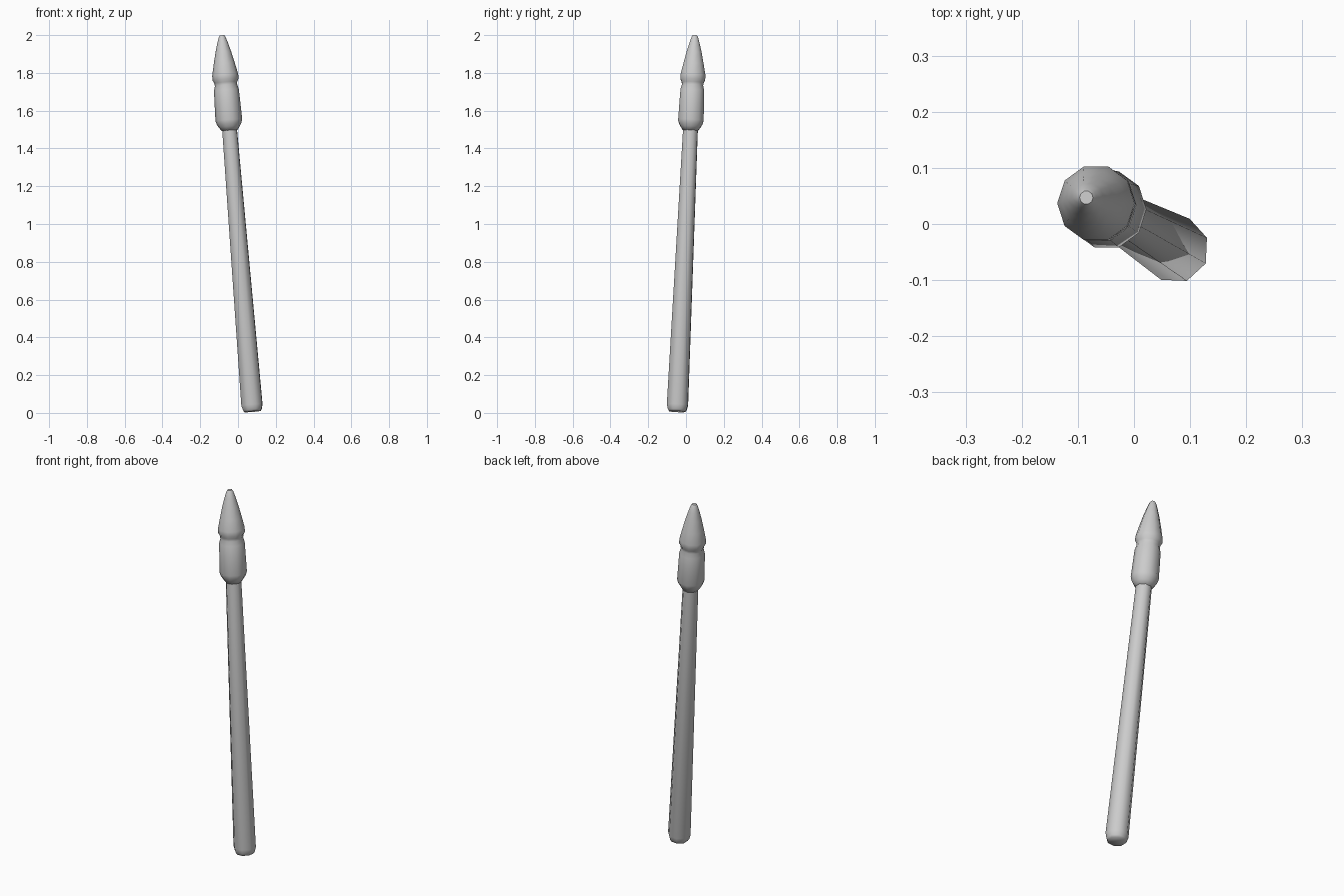
import bpy
import bmesh
import math
from mathutils import Vector

if "Cube" in bpy.data.objects:
    bpy.data.objects.remove(bpy.data.objects["Cube"])

# Plain grey finish
grey = bpy.data.materials.new("light grey")
grey.use_nodes = True
colour = (0.6, 0.6, 0.6, 1)
grey.diffuse_color = colour
grey.node_tree.nodes["Principled BSDF"].inputs["Base Color"].default_value = colour

# The leaning centre line
foot = Vector((0.077, -0.047, 0.003))
tip = Vector((-0.085, 0.047, 1.999))
lean = (tip - foot).to_track_quat('Z', 'Y')


def lathe(name, profile, sides, turn):
    """Turn (height, radius) pairs about the leaning centre line."""
    bm = bmesh.new()
    rings = []
    for height, radius in profile:
        centre = foot.lerp(tip, height / 2)
        ring = []
        for i in range(sides):
            a = turn + math.tau * i / sides
            offset = Vector((math.cos(a) * radius, math.sin(a) * radius, 0))
            # keep world directions: only tilt, no spin
            axis = (tip - foot).normalized()
            tilt = Vector((0, 0, 1)).rotation_difference(axis)
            ring.append(bm.verts.new(centre + tilt @ offset))
        rings.append(ring)
    for low, high in zip(rings, rings[1:]):
        for i in range(sides):
            j = (i + 1) % sides
            bm.faces.new((low[i], low[j], high[j], high[i]))
    bm.faces.new(rings[0][::-1])
    bm.faces.new(rings[-1])
    mesh = bpy.data.meshes.new(name)
    bm.to_mesh(mesh)
    bm.free()
    mesh.materials.append(grey)
    obj = bpy.data.objects.new(name, mesh)
    bpy.context.collection.objects.link(obj)
    bpy.ops.object.select_all(action='DESELECT')
    bpy.context.view_layer.objects.active = obj
    obj.select_set(True)
    bpy.ops.object.shade_smooth_by_angle(angle=math.radians(60))
    return obj


# Long tapering handle with a chamfered butt
lathe("shaft", [(0.004, 0.046), (0.014, 0.053), (0.04, 0.06), (1.48, 0.042), (1.54, 0.042)],
      8, math.radians(20))

# Socket with rounded shoulder and waist, flaring into the pointed tip
lathe("head", [(1.495, 0.042), (1.515, 0.056), (1.53, 0.065), (1.55, 0.071), (1.65, 0.068),
               (1.71, 0.066), (1.735, 0.059), (1.75, 0.061), (1.765, 0.069), (1.79, 0.069),
               (1.85, 0.056), (1.91, 0.042), (1.96, 0.028), (1.99, 0.018), (2.0, 0.012)],
      10, 0)
